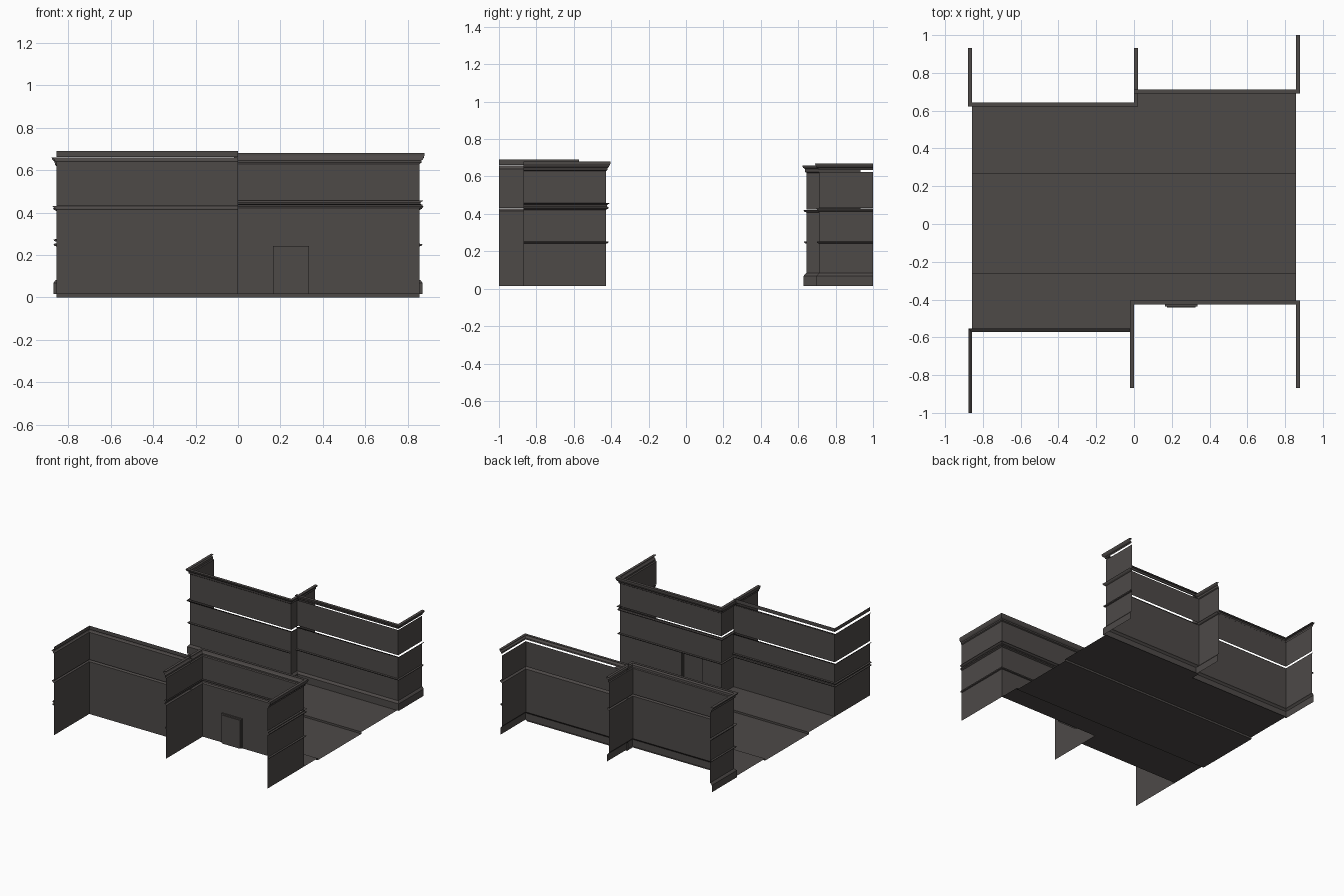
import bpy, bmesh
from mathutils import Vector

if "Cube" in bpy.data.objects:
    bpy.data.objects.remove(bpy.data.objects["Cube"])

mat = bpy.data.materials.new("dark warm grey")
mat.diffuse_color = (0.075, 0.067, 0.064, 1)
mat.use_nodes = True
mat.node_tree.nodes["Principled BSDF"].inputs["Base Color"].default_value = mat.diffuse_color


def finish(bm, name):
    me = bpy.data.meshes.new(name)
    bm.to_mesh(me)
    bm.free()
    me.materials.append(mat)
    ob = bpy.data.objects.new(name, me)
    bpy.context.scene.collection.objects.link(ob)
    return ob


def offset_path(path, d):
    """Shift a plan path to its left by d with mitred corners."""
    pts = [Vector(p) for p in path]
    normals = []
    for a, b in zip(pts, pts[1:]):
        t = (b - a).normalized()
        normals.append(Vector((-t.y, t.x)))
    out = []
    for i, p in enumerate(pts):
        if i == 0:
            n = normals[0]
        elif i == len(pts) - 1:
            n = normals[-1]
        else:
            n = normals[i - 1] + normals[i]
        out.append(p + n * d)
    return out


def sweep(bm, path, profile):
    """Open shell: profile of (outward, height) swept along a plan path."""
    rows = [[bm.verts.new((p.x, p.y, z)) for p in offset_path(path, o)]
            for o, z in profile]
    for lo, hi in zip(rows, rows[1:]):
        for i in range(len(path) - 1):
            bm.faces.new((lo[i + 1], lo[i], hi[i], hi[i + 1]))


def facade(name, path, profiles):
    bm = bmesh.new()
    for pr in profiles:
        sweep(bm, path, pr)
    return bm


def band(name, path, z):
    bm = bmesh.new()
    sweep(bm, path, [(0.001, z - .006), (.010, z - .003), (.013, z + .004), (0.001, z + .006)])
    finish(bm, name)


def sheet(name, pts):
    bm = bmesh.new()
    bm.faces.new([bm.verts.new(p) for p in pts])
    finish(bm, name)


X = 0.857
G = 0.015      # pavement level
south_left = [(-X, -1), (-X, -.573), (0, -.573)]
south_right = [(0, -.868), (0, -.427), (X, -.427), (X, -.868)]
north_left = [(0, .932), (0, .643), (-X, .643), (-X, .932)]
north_right = [(X, 1), (X, .712), (0, .712)]
plinth = [(.014, G), (.014, .068), (.006, .078), (0, .083)]

# Building shells facing the street
finish(facade("", south_left, [
    [(0, G), (0, .415), (.010, .420), (.017, .430)],
    [(0, .431), (0, .640), (.008, .646), (.010, .652), (.020, .660)],
    [(0, .662), (0, .690)]]), "south_left_walls")

finish(facade("", north_left, [
    plinth + [(0, .408), (.010, .412), (.017, .422)],
    [(0, .423), (0, .620), (.006, .625), (.008, .640), (.018, .648), (.022, .660), (0, .660)]]),
    "north_left_walls")

finish(facade("", north_right, [
    plinth + [(0, .412), (.010, .418), (.018, .430)],
    [(0, .431), (0, .624)],
    [(.004, .635), (.006, .645), (.014, .650), (.020, .660), (.022, .670), (0, .670)]]),
    "north_right_walls")

# South right building has a doorway cut in its facade
bm = facade("", south_right, [
    [(0, G), (0, .422), (.012, .428), (.014, .436), (.004, .440), (.004, .447), (.018, .457)],
    [(0, .456), (0, .630), (.008, .635), (.008, .646), (.016, .654), (.022, .668), (.022, .680), (0, .680)]])
x0, x1, zt = .165, .335, .242
for co, no in (((x0, 0, 0), (1, 0, 0)), ((x1, 0, 0), (1, 0, 0)), ((0, 0, zt), (0, 0, 1))):
    bmesh.ops.bisect_plane(bm, geom=bm.verts[:] + bm.edges[:] + bm.faces[:],
                           plane_co=co, plane_no=no, dist=1e-5)
hole = [f for f in bm.faces
        if x0 < f.calc_center_median().x < x1 and f.calc_center_median().z < zt]
bmesh.ops.delete(bm, geom=hole, context='FACES')
finish(bm, "south_right_walls")

# Recessed door: stepped reveal around the opening, then the leaf
bm = bmesh.new()
loops = []
for inset, y in ((0, -.427), (0, -.436), (.010, -.436), (.010, -.442)):
    loops.append([bm.verts.new(p) for p in (
        (x0 + inset, y, G), (x0 + inset, y, zt - inset),
        (x1 - inset, y, zt - inset), (x1 - inset, y, G))])
for a, b in zip(loops, loops[1:]):
    for i in range(3):
        bm.faces.new((a[i], a[i + 1], b[i + 1], b[i]))
bm.faces.new(loops[-1])
finish(bm, "door")

# Thin string courses
band("south_left_band_low", south_left, .248)
band("south_left_band_high", south_left, .269)
band("south_right_band", south_right, .247)
band("north_left_band", north_left[1:], .247)
band("north_right_band", north_right, .247)

# Street: pavements, kerbs and roadway
sheet("south_pavement", [(-X, -.573, G), (0, -.573, G), (0, -.427, G), (X, -.427, G),
                         (X, -.26, G), (-X, -.26, G)])
sheet("north_pavement", [(-X, .267, G), (X, .267, G), (X, .712, G), (0, .712, G),
                         (0, .643, G), (-X, .643, G)])
sheet("road", [(-X, -.26, 0), (X, -.26, 0), (X, .267, 0), (-X, .267, 0)])
for name, y, s in (("south_kerb", -.26, -1), ("north_kerb", .267, 1)):
    sheet(name, [(-X * s, y, 0), (X * s, y, 0), (X * s, y, G), (-X * s, y, G)])
